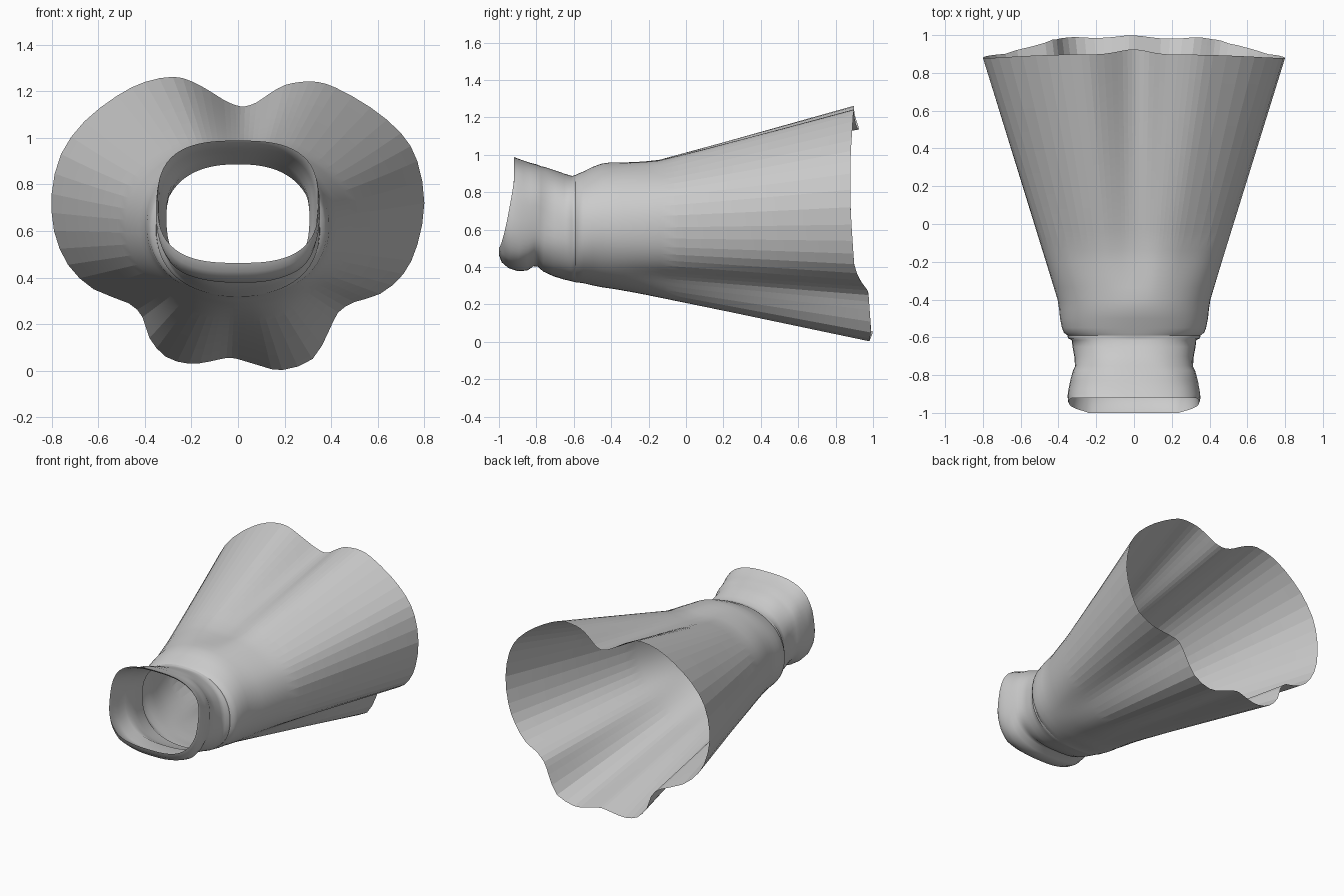
import bpy, bmesh, math
from mathutils import Vector

if "Cube" in bpy.data.objects:
    bpy.data.objects.remove(bpy.data.objects["Cube"])

# Scalloped outline of the wide rear hem (x, z), clockwise from the top notch
RIM = [(.03, 1.135), (.08, 1.152), (.14, 1.193), (.20, 1.226), (.27, 1.24), (.34, 1.24),
       (.42, 1.215), (.57, 1.13), (.70, 1.02), (.77, .90), (.80, .72), (.77, .54), (.71, .415),
       (.61, .33), (.50, .295), (.43, .25), (.39, .17), (.32, .05), (.19, .003),
       (.10, .02), (.0, .05), (-.05, .055), (-.12, .04), (-.21, .03), (-.31, .06),
       (-.38, .14), (-.41, .23), (-.47, .29), (-.62, .35), (-.73, .455), (-.79, .60),
       (-.80, .76), (-.76, .93), (-.66, 1.07), (-.52, 1.18), (-.40, 1.24),
       (-.28, 1.262), (-.20, 1.243), (-.12, 1.20), (-.06, 1.162), (-.01, 1.14)]
# How far back the hem reaches at each height (z, y)
HEM_Y = [(0, .98), (.06, .99), (.27, .975), (.33, .93), (.40, .90), (.7, .88), (1.0, .88), (1.3, .90)]
# Rings: y at top, y at bottom, z top, z bottom, half width, squareness
LINING = [(-.61, -.61, .886, .335, .322, 2.4), (-.70, -.71, .910, .362, .309, 2.5),
          (-.75, -.765, .925, .388, .307, 2.6), (-.80, -.815, .938, .420, .322, 2.7),
          (-.86, -.89, .955, .402, .334, 2.8), (-.905, -.97, .973, .435, .340, 2.8)]
CUFF = [(-.92, -1.0, .988, .463, .345, 2.8), (-.915, -.985, .986, .425, .349, 2.8),
        (-.90, -.95, .98, .395, .35, 2.8), (-.87, -.90, .968, .38, .347, 2.8),
        (-.83, -.85, .957, .38, .338, 2.7), (-.80, -.815, .948, .405, .333, 2.7),
        (-.775, -.79, .94, .40, .325, 2.6), (-.75, -.765, .935, .375, .313, 2.6),
        (-.70, -.71, .918, .35, .315, 2.5), (-.65, -.655, .898, .335, .325, 2.4),
        (-.615, -.615, .888, .325, .33, 2.4), (-.605, -.605, .888, .322, .35, 2.3)]
NECK = [(-.59, -.59, .892, .318, .352, 2.2), (-.575, -.575, .90, .317, .372, 2.2),
        (-.55, -.55, .91, .314, .382, 2.2), (-.50, -.50, .935, .302, .392, 2.1),
        (-.45, -.45, .953, .292, .397, 2.1), (-.40, -.40, .96, .285, .405, 2.1)]


def table(t, v):
    for (a, b), (c, d) in zip(t, t[1:]):
        if v <= c:
            return b + (d - b) * max(0, v - a) / (c - a)
    return t[-1][1]


def rounded(pts):
    """Closed outline with one curved midpoint added on every side."""
    n, out = len(pts), []
    for i in range(n):
        a, b, c, d = (Vector(pts[(i + k) % n]) for k in (-1, 0, 1, 2))
        out += [b, (b + c) * .5625 - (a + d) * .0625]
    return out


outline = rounded(RIM)
hem = []
for p in outline:
    y = table(HEM_Y, p.y)
    if p.y > 1:
        y += .035 * math.exp(-(p.x / .12) ** 2)
    elif p.y < .1:
        y += .01 * math.exp(-(p.x / .1) ** 2)
    hem.append(Vector((max(-.8, min(.8, p.x)), min(y, 1), max(0, p.y))))
angles = [math.atan2((p.y - .65) / .62, p.x / .8) for p in outline]


def ring(yt, yb, zt, zb, w, n, wrinkle=0):
    pts = []
    for a in angles:
        c, s = math.cos(a), math.sin(a)
        cx = math.copysign(abs(c) ** (2 / n), c)
        sz = math.copysign(abs(s) ** (2 / n), s)
        y = yb + (yt - yb) * max(0, min(1, (sz + .85) / 1.35)) ** .7
        k = 1 + wrinkle * math.sin(5 * a + 37 * yt) * math.cos(3 * a - 60 * yt)
        pts.append(Vector((w * cx * k, y, (zt + zb) / 2 + (zt - zb) / 2 * sz * k)))
    return pts


def loft(name, rings, pleats_after=None):
    bm = bmesh.new()
    vs = [[bm.verts.new(p) for p in r] for r in rings]
    n = len(rings[0])
    for j in range(len(vs) - 1):
        for i in range(n):
            k = (i + 1) % n
            f = bm.faces.new((vs[j][i], vs[j][k], vs[j + 1][k], vs[j + 1][i]))
            f.smooth = True
    # Crisp lengthwise pleats on the flared part
    if pleats_after is not None:
        for j in range(pleats_after, len(vs) - 1):
            for i in range(n):
                bm.edges.get((vs[j][i], vs[j + 1][i])).smooth = False
    # Make the outside face outward
    bm.normal_update()
    probe = max(bm.faces, key=lambda f: f.calc_center_median().x)
    if probe.normal.x < 0:
        for f in bm.faces:
            f.normal_flip()
    me = bpy.data.meshes.new(name)
    bm.to_mesh(me)
    bm.free()
    ob = bpy.data.objects.new(name, me)
    bpy.context.collection.objects.link(ob)
    return ob


# Gathered cuff with its turned-in lining
cuff_rings = [ring(*r, wrinkle=.008 if 2 <= i < 10 else 0) for i, r in enumerate(CUFF)]
neck_rings = [ring(*r) for r in NECK]
loft("cuff", cuff_rings + neck_rings[:1])
loft("cuff_lining", [ring(*r) for r in LINING] + cuff_rings[:1])

# Flared skirt: straight pleats from the neck out to the hem
start = neck_rings[-1]
skirt = []
for t in (.05, .10, .15, .20, .28, .4, .55, .7, .85, 1):
    row = [a.lerp(b, t) for a, b in zip(start, hem)]
    sag = .035 * min(t / .19, (1 - t) / .81)
    for p in row:
        p.z -= sag * max(0, min(1, (p.z - .65) / .3))
    skirt.append(row)
loft("flared_sleeve", neck_rings + skirt, pleats_after=len(neck_rings) + 3)
